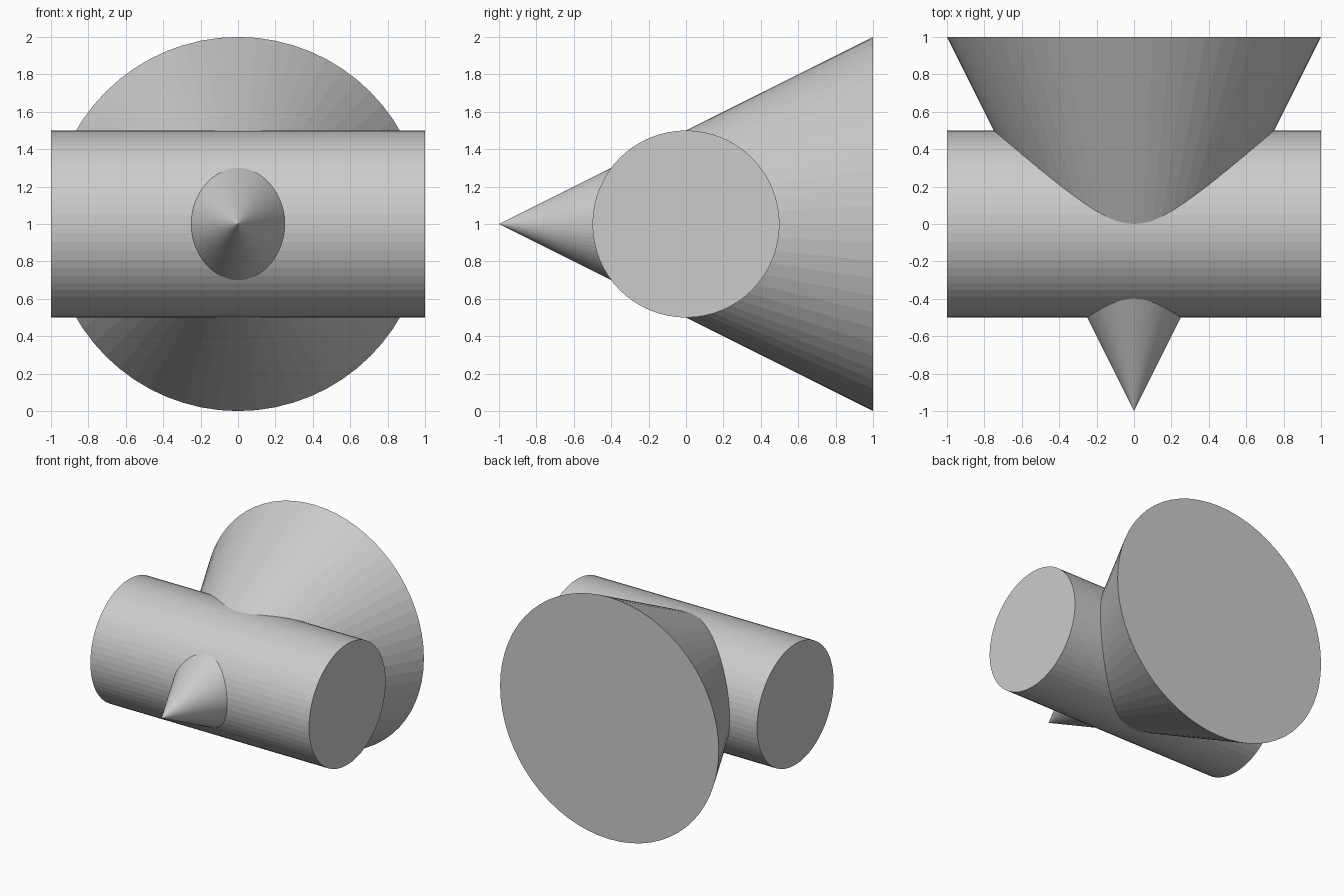
import bpy
from math import pi

if "Cube" in bpy.data.objects:
    bpy.data.objects.remove(bpy.data.objects["Cube"])

SIDES = 64
CENTRE = (0, 0, 1)

# Large cone: point at the front, flat base at the back
bpy.ops.mesh.primitive_cone_add(vertices=SIDES, radius1=1, radius2=0, depth=2,
                                location=CENTRE, rotation=(pi / 2, 0, 0))
bpy.context.object.name = "cone"

# Cylinder running left to right through the cone
bpy.ops.mesh.primitive_cylinder_add(vertices=SIDES, radius=0.5, depth=2,
                                    location=CENTRE, rotation=(0, pi / 2, 0))
bpy.context.object.name = "cross_cylinder"
